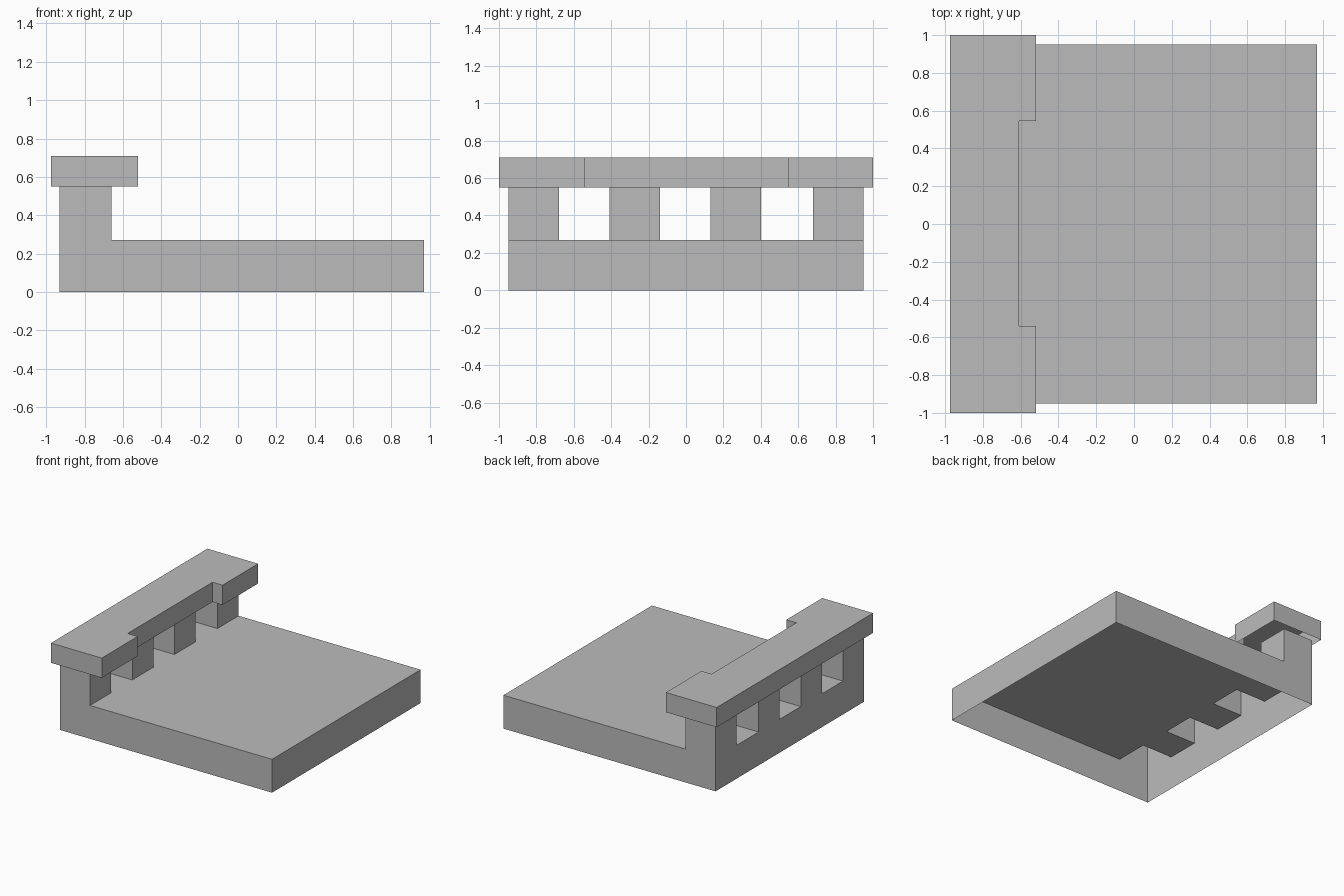
import bpy
import bmesh

cube = bpy.data.objects.get("Cube")
if cube:
    bpy.data.objects.remove(cube, do_unlink=True)

# Single plain grey
grey = bpy.data.materials.new("plain_grey")
grey.use_nodes = True
COLOUR = (0.5, 0.5, 0.5, 1.0)
grey.diffuse_color = COLOUR
grey.node_tree.nodes["Principled BSDF"].inputs["Base Color"].default_value = COLOUR

DECK_Z, POST_Z, CAP_Z = 0.27, 0.55, 0.71


def finish(bm, name):
    """Merge flat faces, orient them outward and make the object."""
    bmesh.ops.remove_doubles(bm, verts=bm.verts, dist=0.0005)
    bmesh.ops.dissolve_limit(bm, angle_limit=0.01, verts=bm.verts, edges=bm.edges)
    bmesh.ops.recalc_face_normals(bm, faces=bm.faces)
    mesh = bpy.data.meshes.new(name)
    bm.to_mesh(mesh)
    bm.free()
    mesh.materials.append(grey)
    obj = bpy.data.objects.new(name, mesh)
    bpy.context.collection.objects.link(obj)
    return obj


def skirt(bm, z):
    """Drop walls from the open border down to height z."""
    border = [e for e in bm.edges if e.is_boundary]
    new = bmesh.ops.extrude_edge_only(bm, edges=border)["geom"]
    for v in new:
        if isinstance(v, bmesh.types.BMVert):
            v.co.z = z


# Deck with four hollow posts along one edge, open underneath
xs = [-0.93, -0.66, 0.97]
ys = [-0.95, -0.68, -0.41, -0.14, 0.13, 0.40, 0.68, 0.95]
bm = bmesh.new()
grid = [[bm.verts.new((x, y, DECK_Z)) for y in ys] for x in xs]
post_faces = []
for i in range(len(xs) - 1):
    for j in range(len(ys) - 1):
        face = bm.faces.new((grid[i][j], grid[i + 1][j],
                             grid[i + 1][j + 1], grid[i][j + 1]))
        if i == 0 and j % 2 == 0:
            post_faces.append(face)
skirt(bm, 0.0)
raised = bmesh.ops.extrude_face_region(bm, geom=post_faces)["geom"]
for v in raised:
    if isinstance(v, bmesh.types.BMVert):
        v.co.z = POST_Z
tops = [f for f in raised if isinstance(f, bmesh.types.BMFace)]
bmesh.ops.delete(bm, geom=tops, context='FACES_ONLY')
for face in [f for f in post_faces if f.is_valid]:
    bm.faces.remove(face)
finish(bm, "deck_and_posts")

# Top rail with a recessed middle, open underneath
outline = [(-0.975, -1.0), (-0.52, -1.0), (-0.52, -0.54), (-0.61, -0.54),
           (-0.61, 0.545), (-0.52, 0.545), (-0.52, 1.0), (-0.975, 1.0)]
bm = bmesh.new()
bm.faces.new([bm.verts.new((x, y, CAP_Z)) for x, y in outline])
skirt(bm, POST_Z)
finish(bm, "top_rail")
